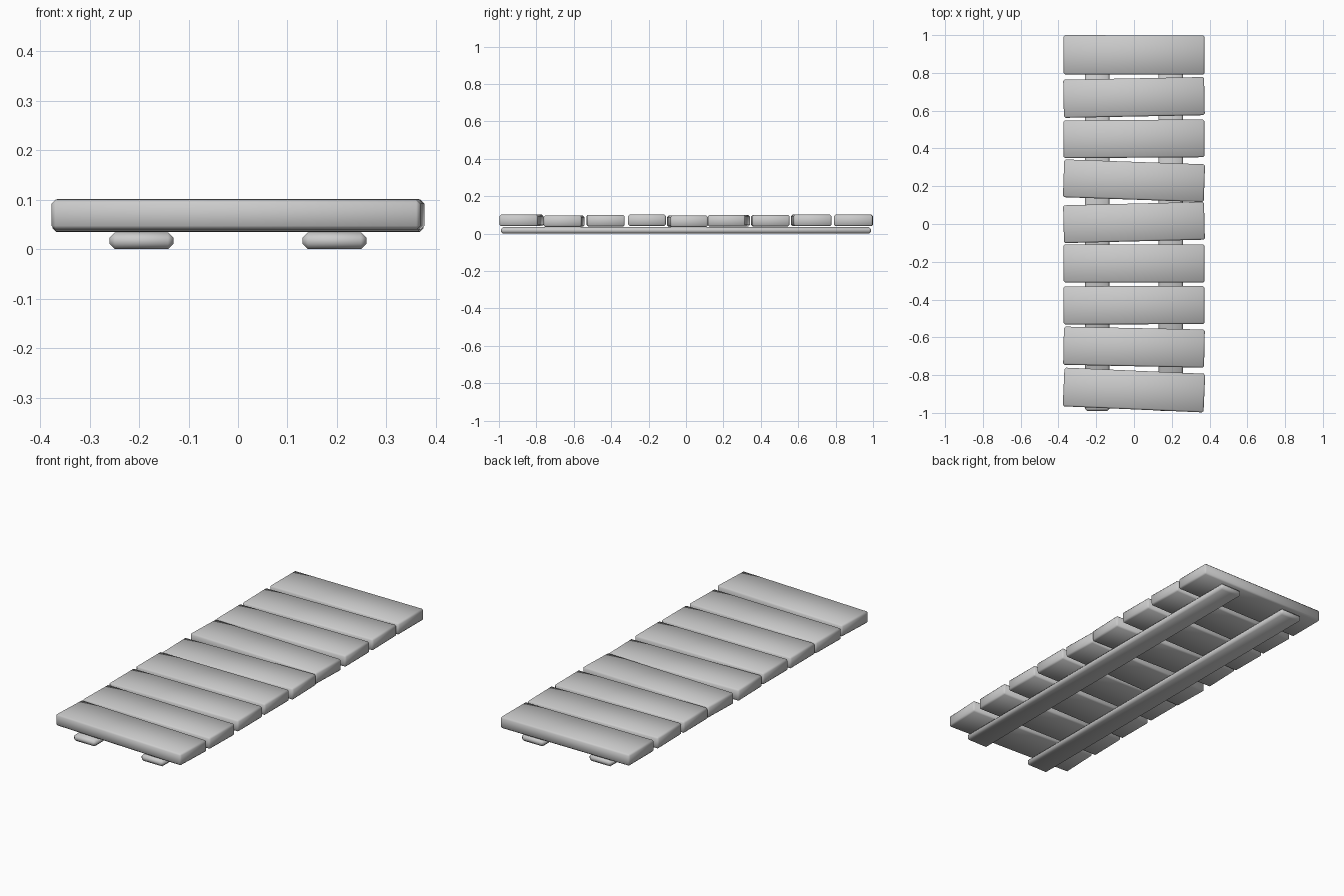
import bpy
from math import radians

if "Cube" in bpy.data.objects:
    bpy.data.objects.remove(bpy.data.objects["Cube"])


def board(name, size, loc, bevel, turn=0.0):
    """Chamfered, smooth shaded board."""
    bpy.ops.mesh.primitive_cube_add(size=1, location=loc)
    ob = bpy.context.object
    ob.name = name
    ob.scale = size
    bpy.ops.object.transform_apply(location=False, rotation=False, scale=True)
    ob.rotation_euler.z = radians(turn)
    mod = ob.modifiers.new("chamfer", 'BEVEL')
    mod.width = bevel
    mod.segments = 1
    bpy.ops.object.shade_smooth()
    return ob


# Two long rails underneath
for side, x in (("left", -0.195), ("right", 0.195)):
    board(side + "_rail", (0.129, 1.98, 0.034), (x, 0, 0.017), 0.011)

# Loosely laid cross planks: y centre, z centre, depth, turn in degrees
planks = [
    (-0.879, 0.070, 0.205, -2.5),
    (-0.652, 0.066, 0.202, -1.2),
    (-0.430, 0.069, 0.202, 0.2),
    (-0.209, 0.071, 0.202, 0.0),
    (0.008, 0.065, 0.200, 1.4),
    (0.229, 0.069, 0.200, -2.0),
    (0.451, 0.069, 0.200, 0.4),
    (0.670, 0.070, 0.202, 1.1),
    (0.895, 0.070, 0.208, -0.1),
]
for i, (y, z, depth, turn) in enumerate(planks, 1):
    board(f"plank_{i}", (0.746, depth, 0.061), (0, y, z), 0.008, turn)
